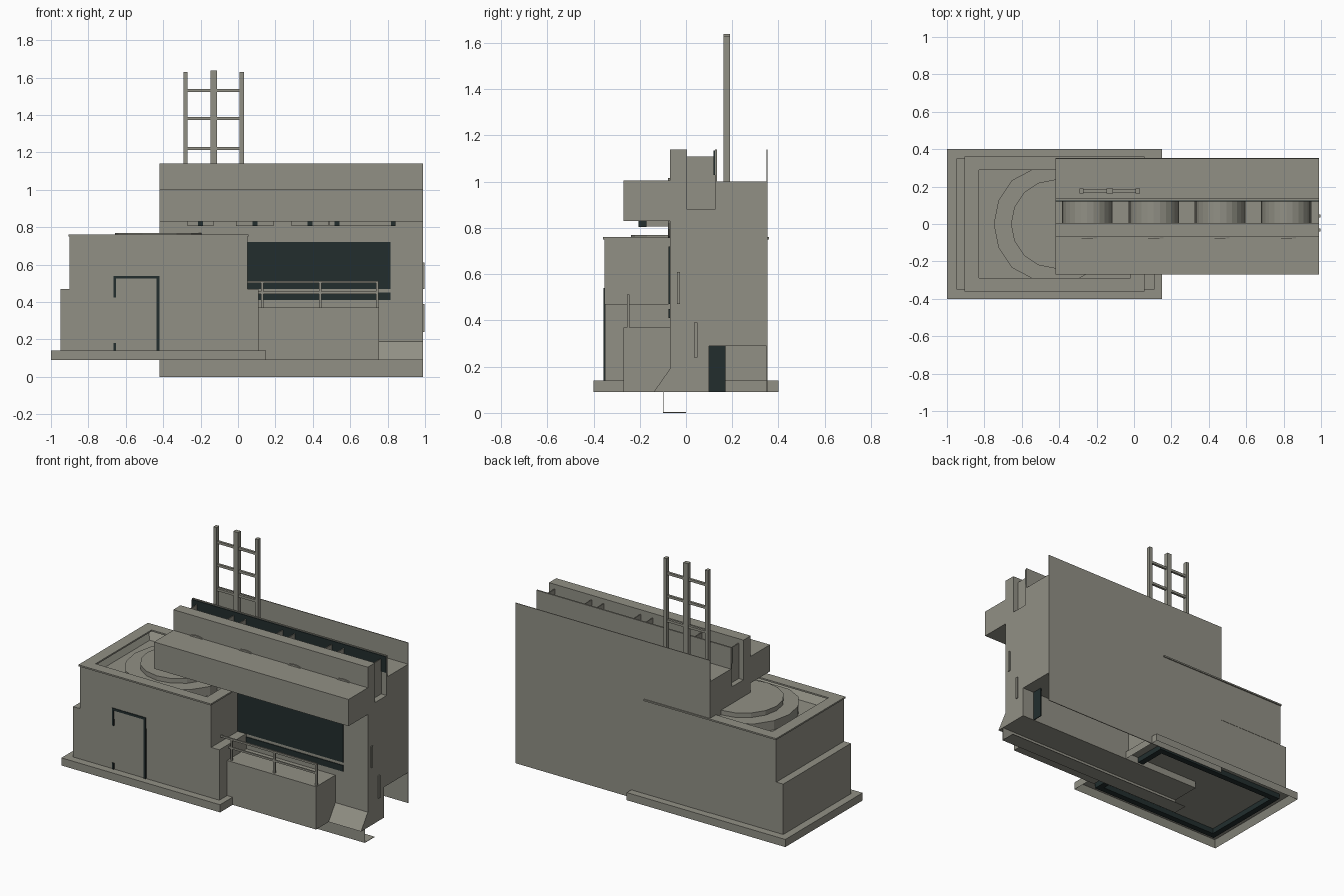
import bpy, bmesh, math
from mathutils import Matrix

if "Cube" in bpy.data.objects:
    bpy.data.objects.remove(bpy.data.objects["Cube"])


def material(name, rgb):
    m = bpy.data.materials.new(name)
    m.diffuse_color = (*rgb, 1)
    m.use_nodes = True
    m.node_tree.nodes["Principled BSDF"].inputs["Base Color"].default_value = m.diffuse_color
    return m


CONCRETE = material("warm grey concrete", (0.285, 0.28, 0.235))
DARK = material("dark teal", (0.016, 0.027, 0.027))


def finish(name, bm, mat):
    bmesh.ops.recalc_face_normals(bm, faces=bm.faces)
    me = bpy.data.meshes.new(name)
    bm.to_mesh(me)
    bm.free()
    me.materials.append(mat)
    ob = bpy.data.objects.new(name, me)
    bpy.context.collection.objects.link(ob)
    return ob


def box_bm(x0, x1, y0, y1, z0, z1):
    bm = bmesh.new()
    bmesh.ops.create_cube(bm, size=1)
    for v in bm.verts:
        v.co.x = x1 if v.co.x > 0 else x0
        v.co.y = y1 if v.co.y > 0 else y0
        v.co.z = z1 if v.co.z > 0 else z0
    return bm


def box(name, x0, x1, y0, y1, z0, z1, mat=CONCRETE):
    return finish(name, box_bm(x0, x1, y0, y1, z0, z1), mat)


def recessed_box(name, dims, side, width, depth):
    """Box with a sunken top (side=1) or hollow underside (side=-1)."""
    bm = box_bm(*dims)
    bm.normal_update()
    face = max(bm.faces, key=lambda f: side * f.normal.z)
    bmesh.ops.inset_region(bm, faces=[face], thickness=width)
    for v in face.verts:
        v.co.z -= side * depth
    return finish(name, bm, CONCRETE)


def extrude_x(name, profile, x0, x1):
    bm = bmesh.new()
    face = bm.faces.new([bm.verts.new((x0, y, z)) for y, z in profile])
    out = bmesh.ops.extrude_face_region(bm, geom=[face])["geom"]
    for v in out:
        if isinstance(v, bmesh.types.BMVert):
            v.co.x = x1
    return finish(name, bm, CONCRETE)


def cylinder(name, r, depth, sides, loc, along_y=False):
    bm = bmesh.new()
    mat = Matrix.Translation(loc)
    if along_y:
        mat = mat @ Matrix.Rotation(math.pi / 2, 4, 'X')
    bmesh.ops.create_cone(bm, cap_ends=True, segments=sides, radius1=r,
                          radius2=r, depth=depth, matrix=mat)
    return finish(name, bm, CONCRETE)


# Gatehouse block on the left: slab, lower step, upper step with sunken roof
recessed_box("base_slab", (-1, 0.15, -0.4, 0.4, 0.09, 0.14), -1, 0.03, 0.045)
box("lower_block", -0.95, 0.11, -0.35, 0.35, 0.14, 0.47)
recessed_box("upper_block", (-0.9, 0.05, -0.352, 0.352, 0.47, 0.75), 1, 0.065, 0.07)
for i, (x0, x1, y0, y1) in enumerate([(-0.905, -0.83, -0.36, 0.36),
                                      (-0.02, 0.055, -0.36, 0.36),
                                      (-0.83, -0.02, -0.36, -0.29),
                                      (-0.83, -0.02, 0.29, 0.36)]):
    box(f"roof_rim_{i}", x0, x1, y0, y1, 0.75, 0.76)

# Round hatch stack on the sunken roof
disc = cylinder("roof_disc_outer", 0.33, 0.06, 16, (-0.42, 0, 0.71))
for v in disc.data.vertices:
    v.co.y = max(-0.29, min(0.29, v.co.y))
cylinder("roof_disc_inner", 0.238, 0.04, 16, (-0.42, 0, 0.75))

# Main hall with overhang, parapet and roof trough
extrude_x("main_hall", [(-0.14, 0.09), (-0.07, 0.19), (-0.07, 0.83), (-0.27, 0.83),
                        (-0.27, 1.005), (-0.07, 1.005), (-0.07, 1.14), (0.005, 1.14),
                        (0.005, 0.88), (0.125, 0.88), (0.125, 1.14), (0.135, 1.14),
                        (0.135, 1.0), (0.35, 1.0), (0.35, 0.29), (0.1, 0.29),
                        (0.1, 0.09)], -0.42, 0.99)
box("back_wall", -0.42, 0.99, 0.348, 0.353, 0.09, 1.14)
box("hall_inner_wall", 0.0, 0.13, 0.1, 0.348, 0.14, 0.29)
box("front_skirt", -0.42, 0.99, -0.1, -0.097, 0, 0.09)
box("bottom_plank", -0.42, 0.99, -0.1, 0.0, 0, 0.003)
box("trough_lining", -0.42, 0.99, 0.12, 0.125, 1.03, 1.135, DARK)

# Arched drums in the trough with thin dividers, and housings under the overhang
for i in range(4):
    x = -0.25 + 0.355 * i
    cylinder(f"trough_drum_{i}", 0.13, 0.2, 24, (x, 0.023, 0.887), True)
    for s in (-1, 1):
        box(f"divider_{i}_{s}", x + s * 0.133 - 0.003, x + s * 0.133 + 0.003,
            0.0, 0.125, 0.88, 1.11)
for i, x in enumerate((-0.2, 0.09, 0.385, 0.53, 0.83)):
    w = 0.07 if i == 0 else 0.1
    if i != 3 and i != 4:
        box(f"overhang_housing_{i}", x - w, x + w, -0.2, -0.07, 0.807, 0.83)
    box(f"overhang_lamp_{i}", x - 0.013, x + 0.013, -0.205, -0.17, 0.805, 0.83, DARK)
box("overhang_housing_3", 0.49, 0.83, -0.2, -0.07, 0.807, 0.83)

# Ladder-like mast
for i, (x, w) in enumerate(((-0.28, 0.011), (-0.13, 0.017), (0.02, 0.011))):
    box(f"mast_post_{i}", x - w, x + w, 0.162, 0.19, 1.0, 1.638 if i == 1 else 1.63)
for i, z in enumerate((1.22, 1.38, 1.53)):
    box(f"mast_bar_{i}", -0.28, 0.02, 0.168, 0.184, z - 0.008, z + 0.008)

# Window plates
box("window", 0.05, 0.815, -0.075, -0.07, 0.47, 0.72, DARK)
box("window_lower_strip", 0.05, 0.815, -0.075, -0.07, 0.41, 0.45, DARK)

# Balcony and railing
box("balcony", 0.1, 0.755, -0.27, -0.07, 0.09, 0.37)
for i, x in enumerate((0.13, 0.44, 0.745)):
    box(f"rail_post_{i}", x - 0.006, x + 0.006, -0.256, -0.244, 0.37, 0.51)
for i, z in enumerate((0.45, 0.507)):
    box(f"rail_bar_{i}", 0.05 if i else 0.11, 0.751, -0.255, -0.245, z - 0.006, z + 0.006)

# Door outline
for i, (x0, x1, z0, z1) in enumerate([(-0.665, -0.42, 0.525, 0.54),
                                      (-0.435, -0.42, 0.14, 0.525),
                                      (-0.665, -0.652, 0.425, 0.525),
                                      (-0.665, -0.652, 0.14, 0.18)]):
    box(f"door_outline_{i}", x0, x1, -0.356, -0.35, z0, z1, DARK)

# Side fittings
box("side_panel_upper", 0.99, 0.997, -0.04, -0.025, 0.47, 0.61)
box("side_panel_lower", 0.99, 0.997, 0.035, 0.05, 0.24, 0.39)
box("side_opening_shadow", 0.9, 0.905, 0.1, 0.17, 0.09, 0.29, DARK)

# Dark frame and floor beam beneath the slab
for s in (-1, 1):
    box(f"under_frame_long_{s}", -0.92, 0.05, s * 0.3 - 0.02, s * 0.3 + 0.02, 0.1, 0.135, DARK)
    x = -0.435 + s * 0.465
    box(f"under_frame_short_{s}", x - 0.02, x + 0.02, -0.3, 0.3, 0.1, 0.135, DARK)
